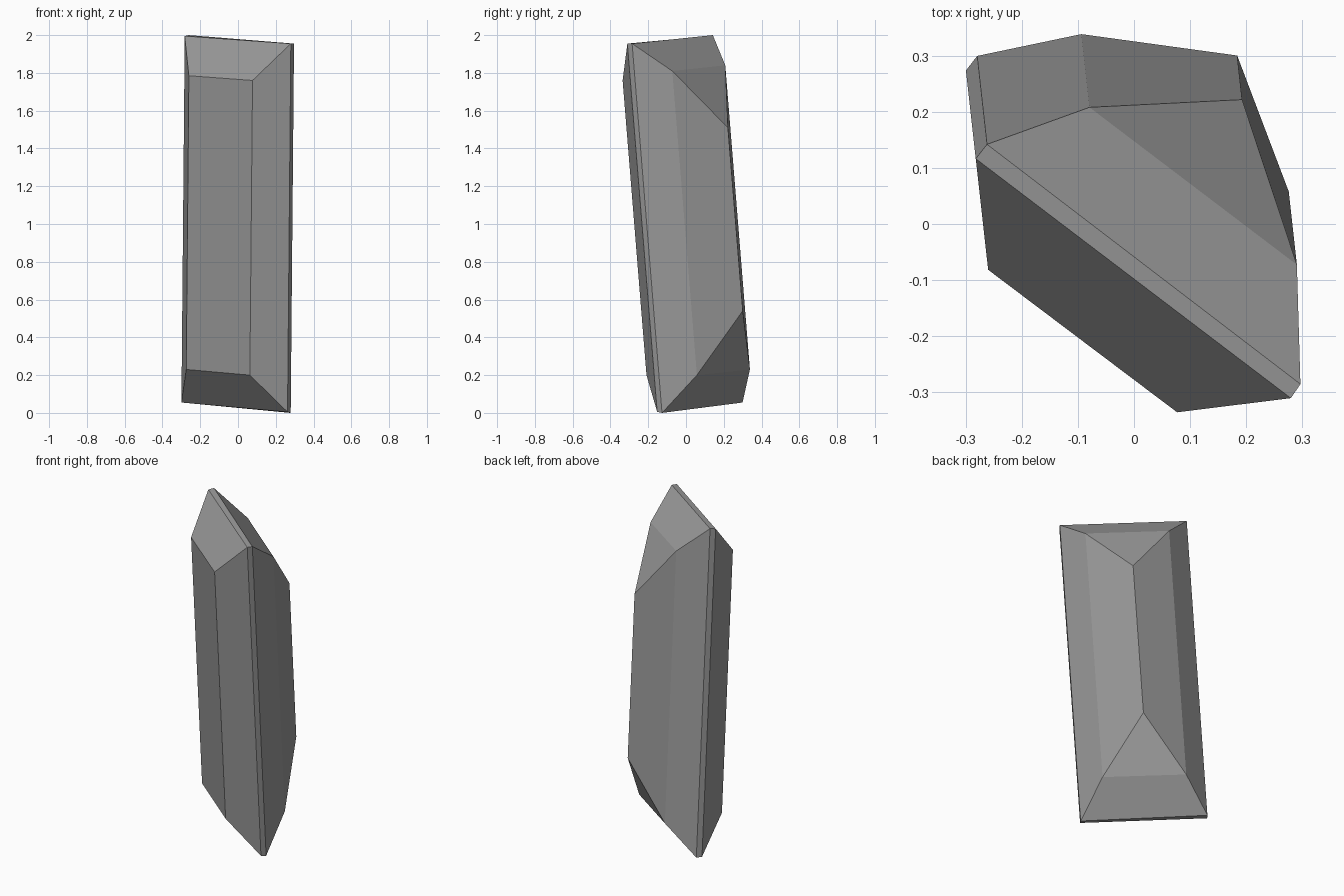
import bpy, bmesh

if "Cube" in bpy.data.objects:
    bpy.data.objects.remove(bpy.data.objects["Cube"])

# Crystal columns: x, y at mid height, then z of lower and upper ends
COLUMNS = [
    (-0.291, 0.197, 0.055, 1.995),
    (-0.271, 0.223, 0.055, 2.00),
    (-0.087, 0.276, 0.23, 1.84),
    (0.188, 0.263, 0.54, 1.51),
    (0.283, -0.007, 0.20, 1.81),
    (0.288, -0.208, 0.00, 1.955),
    (0.271, -0.233, 0.005, 1.955),
    (0.070, -0.274, 0.20, 1.76),
    (-0.267, -0.018, 0.23, 1.785),
]
LEAN_X, LEAN_Y = 0.009, -0.081

# Facets of each pointed end: ridge strip, front slope, back slope, corner
CAP = [(0, 1, 5, 6), (8, 0, 6, 7), (1, 2, 4, 5), (2, 3, 4)]

bm = bmesh.new()


def ring(end):
    return [bm.verts.new((c[0] + LEAN_X * (c[end] - 1),
                          c[1] + LEAN_Y * (c[end] - 1), c[end]))
            for c in COLUMNS]


low, high = ring(2), ring(3)

# Leaning prism sides
n = len(COLUMNS)
for i in range(n):
    j = (i + 1) % n
    bm.faces.new((low[i], low[j], high[j], high[i]))

# Faceted ends
for verts in (low, high):
    for facet in CAP:
        bm.faces.new([verts[i] for i in facet])

bmesh.ops.recalc_face_normals(bm, faces=bm.faces[:])
mesh = bpy.data.meshes.new("crystal_shard")
bm.to_mesh(mesh)
bm.free()
crystal = bpy.data.objects.new("crystal_shard", mesh)
bpy.context.collection.objects.link(crystal)

# Dark grey stone
stone = bpy.data.materials.new("dark_grey")
stone.diffuse_color = (0.32, 0.32, 0.32, 1)
stone.use_nodes = True
stone.node_tree.nodes["Principled BSDF"].inputs["Base Color"].default_value = stone.diffuse_color
mesh.materials.append(stone)
